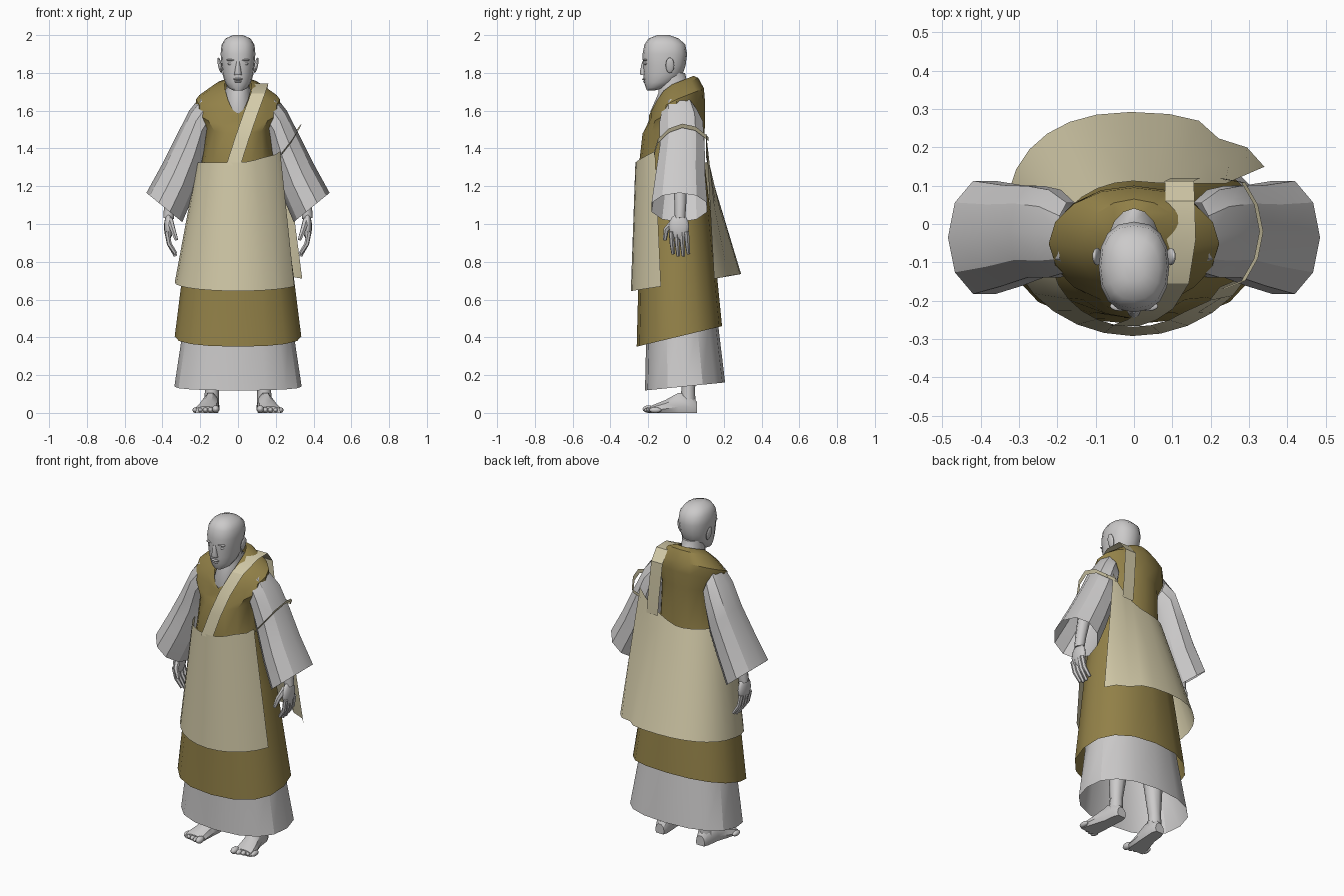
import bpy
import bmesh
from math import sin, cos, pi, radians, copysign
from mathutils import Vector

default_cube = bpy.data.objects.get("Cube")
if default_cube:
    bpy.data.objects.remove(default_cube, do_unlink=True)


def make_material(name, colour):
    material = bpy.data.materials.new(name)
    material.use_nodes = True
    material.diffuse_color = (*colour, 1)
    material.node_tree.nodes["Principled BSDF"].inputs["Base Color"].default_value = (*colour, 1)
    return material


GREY = make_material("pale grey", (0.6, 0.59, 0.59))
OLIVE = make_material("olive brown cloth", (0.29, 0.22, 0.065))
CREAM = make_material("cream cloth", (0.66, 0.6, 0.4))


def finish(obj, material, angle=30):
    """Give an object its colour and smooth shading with sharp creases."""
    obj.data.materials.clear()
    obj.data.materials.append(material)
    bpy.ops.object.select_all(action="DESELECT")
    obj.select_set(True)
    bpy.context.view_layer.objects.active = obj
    bpy.ops.object.shade_smooth_by_angle(angle=radians(angle))
    return obj


def loft(name, rings, material, closed=True, caps=False, angle=30):
    """Skin a list of rings that all have the same number of points."""
    bm = bmesh.new()
    rows = [[bm.verts.new(point) for point in ring] for ring in rings]
    count = len(rows[0])
    for low, high in zip(rows, rows[1:]):
        for i in range(count if closed else count - 1):
            j = (i + 1) % count
            bm.faces.new((low[i], low[j], high[j], high[i]))
    if caps:
        bm.faces.new(rows[0][::-1])
        bm.faces.new(rows[-1])
    bmesh.ops.recalc_face_normals(bm, faces=bm.faces)
    mesh = bpy.data.meshes.new(name)
    bm.to_mesh(mesh)
    bm.free()
    obj = bpy.data.objects.new(name, mesh)
    bpy.context.collection.objects.link(obj)
    return finish(obj, material, angle)


def squared(value, power):
    """Push a sine or cosine outward to square off an oval."""
    return copysign(abs(value) ** power, value)


def level_ring(z, y, rx, ry, tilt=0, dip=0, sides=16, power=1):
    """Horizontal oval, tilted up to the back, with an optional dip in front."""
    ring = []
    for i in range(sides):
        a = 2 * pi * i / sides
        across, along = squared(cos(a), power), squared(sin(a), power)
        drop = dip * max(0, -along) ** 2
        ring.append(Vector((rx * across, y + ry * along, z + tilt * ry * along - drop)))
    return ring


def ribbon(name, path, half_width, material):
    """Flat strip along a path."""
    loft(name, [[Vector(p) - half_width, Vector(p) + half_width] for p in path], material, closed=False)


def tube(name, points, material, sides=2):
    """Round tube through (x, y, z, radius) points."""
    curve = bpy.data.curves.new(name, "CURVE")
    curve.dimensions = "3D"
    curve.bevel_depth = 1
    curve.bevel_resolution = sides
    curve.use_fill_caps = True
    spline = curve.splines.new("POLY")
    spline.points.add(len(points) - 1)
    for target, (x, y, z, radius) in zip(spline.points, points):
        target.co = (x, y, z, 1)
        target.radius = radius
    obj = bpy.data.objects.new(name, curve)
    bpy.context.collection.objects.link(obj)
    bpy.ops.object.select_all(action="DESELECT")
    obj.select_set(True)
    bpy.context.view_layer.objects.active = obj
    bpy.ops.object.convert(target="MESH")
    return finish(bpy.context.view_layer.objects.active, material, 50)


def ball(name, location, scale, material, rotation=(0, 0, 0)):
    bpy.ops.mesh.primitive_uv_sphere_add(segments=12, ring_count=8, location=location, rotation=rotation)
    obj = bpy.context.object
    obj.name = name
    obj.scale = scale
    return finish(obj, material, 60)


# Long under robe, open at the hem
loft("under_robe", [level_ring(0.14, -0.005, 0.337, 0.212, 0.1, power=0.85),
                    level_ring(0.45, -0.02, 0.29, 0.19, 0.1, power=0.9),
                    level_ring(0.9, -0.05, 0.24, 0.16)], GREY)

# Outer robe from hem to collar, with a V neck
loft("outer_robe", [level_ring(0.405, -0.035, 0.335, 0.226, 0.24, power=0.85),
                    level_ring(1.0, -0.055, 0.26, 0.19, 0.1, power=0.95),
                    level_ring(1.33, -0.075, 0.19, 0.172),
                    level_ring(1.52, -0.065, 0.175, 0.165, 0.25),
                    level_ring(1.6, -0.055, 0.222, 0.155, 0.35, 0.03),
                    level_ring(1.66, -0.05, 0.222, 0.145, 0.4, 0.05),
                    level_ring(1.715, -0.065, 0.138, 0.13, 0.45, 0.08),
                    level_ring(1.738, -0.075, 0.072, 0.115, 0.4, 0.108)], OLIVE)

# Chest and neck inside the collar
loft("neck", [level_ring(1.56, -0.09, 0.06, 0.08),
              level_ring(1.66, -0.073, 0.078, 0.115, 0.55),
              level_ring(1.725, -0.07, 0.062, 0.075, 0.4),
              level_ring(1.8, -0.075, 0.062, 0.07)], GREY, caps=True, angle=50)

# Head
loft("head", [level_ring(1.708, -0.185, 0.026, 0.022),
              level_ring(1.72, -0.162, 0.05, 0.05),
              level_ring(1.75, -0.138, 0.069, 0.084),
              level_ring(1.79, -0.122, 0.081, 0.103, power=0.95),
              level_ring(1.84, -0.115, 0.087, 0.113, power=0.9),
              level_ring(1.9, -0.112, 0.092, 0.118, power=0.85),
              level_ring(1.95, -0.112, 0.087, 0.108, power=0.85),
              level_ring(1.982, -0.118, 0.066, 0.08, power=0.85),
              level_ring(2.0, -0.12, 0.026, 0.032)], GREY, caps=True, angle=60)
loft("nose", [level_ring(1.79, -0.222, 0.02, 0.018, sides=8),
              level_ring(1.802, -0.224, 0.018, 0.021, sides=8),
              level_ring(1.86, -0.222, 0.009, 0.01, sides=8)], GREY, caps=True, angle=60)
ball("upper_lip", (0, -0.218, 1.767), (0.024, 0.014, 0.007), GREY)
ball("lower_lip", (0, -0.213, 1.754), (0.021, 0.014, 0.007), GREY)
ball("chin", (0, -0.19, 1.727), (0.03, 0.022, 0.017), GREY)

# Stole wrapped from the left front, round the right side, to the left back
COLUMNS = 24
bottom, middle, top = [], [], []
for i in range(COLUMNS + 1):
    u = i / COLUMNS
    a = radians(-27 - 306 * u)
    tail = max(0, u * 4 - 3)
    power = 0.85 if sin(a) > 0 else 1
    pleat = 0.93 if i == 22 else 1
    rise = 0.06 * max(0, 1 - u * 5) ** 1.5 + 0.17 * tail ** 2
    low = Vector(((0.335 + 0.04 * tail) * squared(cos(a), power) * pleat,
                  0.292 * squared(sin(a), power) * pleat, 0.69 + 0.045 * sin(a)))
    high = Vector(((0.217 + 0.05 * tail) * cos(a), -0.078 + 0.19 * sin(a), 1.325 + rise))
    if u < 0.08:
        high.x += 0.03
    if tail:
        high.y = max(high.y, 0.105)
    bottom.append(low)
    top.append(high)
    middle.append(low.lerp(high, 0.5))
loft("wrapped_stole", [bottom, middle, top], CREAM, closed=False)

# Broad band over the left shoulder
band_path = [(-0.025, -0.266, 1.31), (0.02, -0.25, 1.45), (0.065, -0.22, 1.58),
             (0.105, -0.155, 1.69), (0.123, -0.04, 1.745), (0.12, 0.06, 1.745),
             (0.118, 0.112, 1.68), (0.135, 0.12, 1.48), (0.145, 0.12, 1.36)]
ribbon("shoulder_band", band_path, Vector((0.038, 0, 0)), CREAM)

# Thin cord over the left sleeve
cord_path = [(0.23, -0.17, 1.37), (0.285, -0.148, 1.44), (0.318, -0.09, 1.495), (0.332, -0.02, 1.52),
             (0.318, 0.05, 1.505), (0.285, 0.108, 1.46), (0.23, 0.118, 1.45)]
ribbon("arm_cord", cord_path, Vector((0.005, 0, 0.011)), CREAM)

# Sleeve sections: outer x, z, inner x, z, centre y, half depth
SLEEVE = [(0.2, 1.675, 0.13, 1.49, -0.035, 0.095),
          (0.258, 1.6, 0.155, 1.44, -0.025, 0.12),
          (0.325, 1.47, 0.185, 1.3, -0.02, 0.125),
          (0.4, 1.32, 0.235, 1.15, -0.03, 0.138),
          (0.485, 1.165, 0.295, 1.01, -0.035, 0.155)]


def sleeve_ring(section, side):
    outer_x, outer_z, inner_x, inner_z, y, depth = section
    outer, inner = Vector((outer_x, y, outer_z)), Vector((inner_x, y, inner_z))
    centre, reach = (outer + inner) / 2, (outer - inner) / 2
    ring = [centre + reach * cos(a) + Vector((0, depth * sin(a), 0))
            for a in (2 * pi * i / 10 for i in range(10))]
    return [Vector((side * p.x, p.y, p.z)) for p in ring]


def foot_ring(x, y, half_width, height, side):
    """Upright foot section with a flat sole."""
    ring = []
    for i in range(10):
        a = 2 * pi * i / 10
        ring.append(Vector((side * (x + half_width * cos(a)), y, height * max(0, 0.3 + 0.7 * sin(a)))))
    return ring


for label, side in (("left", 1), ("right", -1)):
    # Face details
    ball(label + "_ear", (side * 0.096, -0.085, 1.84), (0.01, 0.023, 0.042), GREY, (0, side * 0.2, 0))
    ball(label + "_eye", (side * 0.036, -0.212, 1.848), (0.019, 0.01, 0.007), GREY)
    ball(label + "_brow", (side * 0.036, -0.214, 1.868), (0.027, 0.013, 0.006), GREY)

    # Sleeve, forearm and hand
    loft(label + "_sleeve", [sleeve_ring(s, side) for s in SLEEVE], GREY)
    tube(label + "_forearm", [(side * 0.32, -0.03, 1.3, 0.04), (side * 0.36, -0.03, 1.1, 0.031),
                              (side * 0.368, -0.032, 1.03, 0.028)], GREY)
    ball(label + "_palm", (side * 0.368, -0.037, 0.985), (0.024, 0.054, 0.07), GREY)
    for number in range(4):
        y = -0.078 + number * 0.027
        tip = 0.825 + 0.012 * abs(number - 1.5)
        tube(f"{label}_finger_{number + 1}",
             [(side * 0.376, y, 0.96, 0.014), (side * 0.364, y + 0.004, 0.895, 0.013),
              (side * 0.33, y + 0.01, tip, 0.01)], GREY, 1)
    tube(label + "_thumb", [(side * 0.36, -0.06, 1.02, 0.018), (side * 0.345, -0.105, 0.97, 0.015),
                            (side * 0.325, -0.112, 0.915, 0.01)], GREY, 1)

    # Leg and foot
    tube(label + "_leg", [(side * 0.14, 0.01, 0.05, 0.04), (side * 0.138, 0.012, 0.13, 0.036),
                          (side * 0.125, 0.015, 0.33, 0.055), (side * 0.115, -0.01, 0.5, 0.05),
                          (side * 0.105, -0.03, 0.85, 0.075)], GREY)
    loft(label + "_foot", [foot_ring(0.137, 0.058, 0.03, 0.06, side),
                           foot_ring(0.139, 0.03, 0.042, 0.1, side),
                           foot_ring(0.145, -0.04, 0.045, 0.11, side),
                           foot_ring(0.158, -0.11, 0.056, 0.07, side),
                           foot_ring(0.168, -0.17, 0.064, 0.045, side),
                           foot_ring(0.17, -0.19, 0.06, 0.035, side)], GREY, caps=True)
    for number in range(5):
        size = 0.02 if number == 0 else 0.015
        ball(f"{label}_toe_{number + 1}", (side * (0.118 + number * 0.027), -0.198 + number * 0.009, size),
             (size, 0.032, size), GREY)
